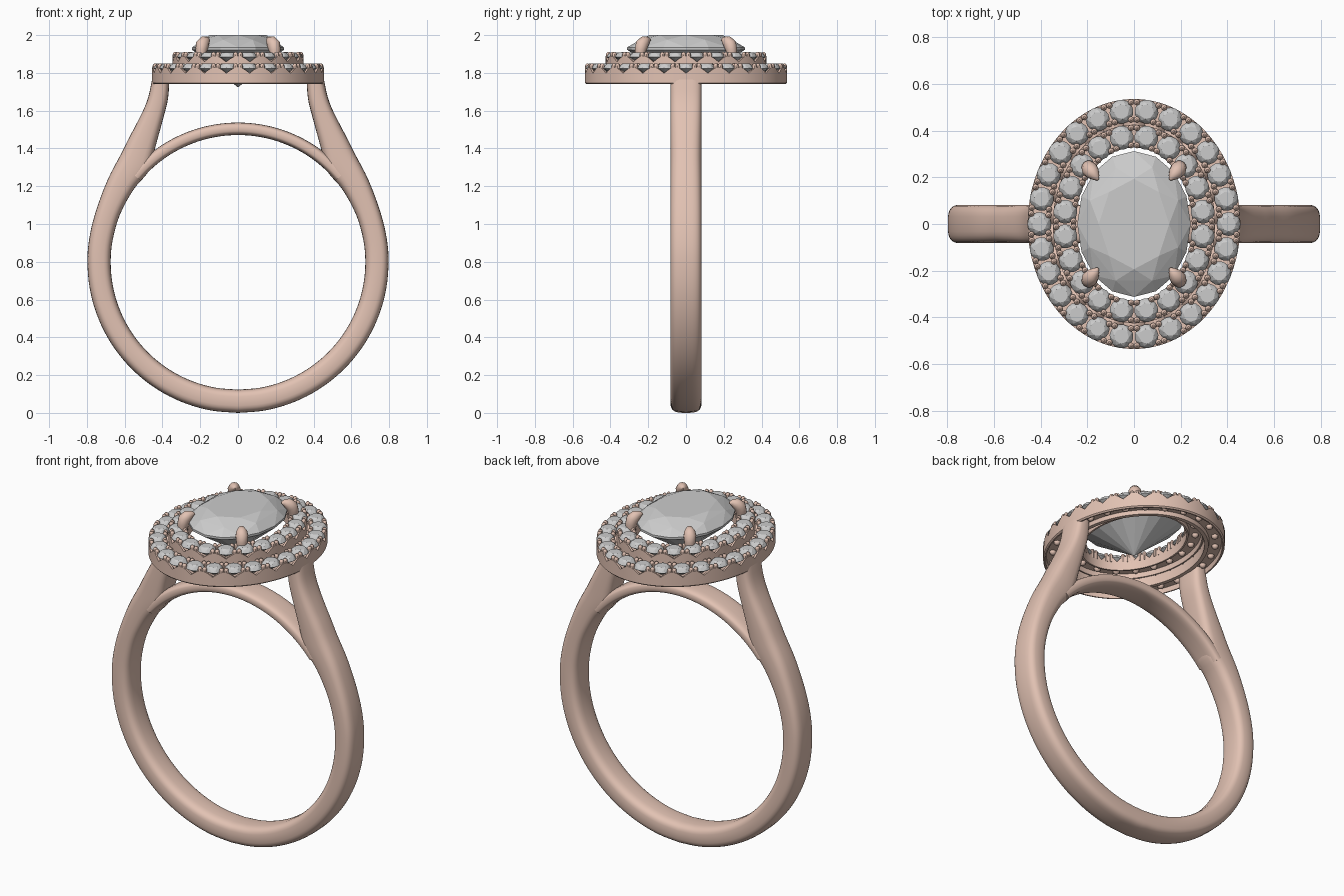
import bpy, bmesh, math
from mathutils import Vector, Matrix

if "Cube" in bpy.data.objects:
    bpy.data.objects.remove(bpy.data.objects["Cube"])

metal = bpy.data.materials.new("rose_metal")
metal.diffuse_color = (0.76, 0.54, 0.45, 1)
metal.use_nodes = True
metal.node_tree.nodes["Principled BSDF"].inputs["Base Color"].default_value = metal.diffuse_color
CZ = 0.797  # finger hole centre height


def finish(name, bm, mat=None, smooth=True):
    bmesh.ops.recalc_face_normals(bm, faces=bm.faces)
    me = bpy.data.meshes.new(name)
    bm.to_mesh(me)
    bm.free()
    ob = bpy.data.objects.new(name, me)
    bpy.context.collection.objects.link(ob)
    if mat:
        me.materials.append(mat)
    if smooth:
        bpy.ops.object.select_all(action='DESELECT')
        ob.select_set(True)
        bpy.context.view_layer.objects.active = ob
        bpy.ops.object.shade_smooth_by_angle(angle=math.radians(40))
    return ob


def loft(bm, sections, closed=False):
    rows = [[bm.verts.new(p) for p in s] for s in sections]
    n = len(rows[0])
    pairs = list(zip(rows, rows[1:])) + ([(rows[-1], rows[0])] if closed else [])
    for a, b in pairs:
        for i in range(n):
            j = (i + 1) % n
            bm.faces.new((a[i], a[j], b[j], b[i]))
    if not closed:
        bm.faces.new(rows[0])
        bm.faces.new(rows[-1])


def polar(r, deg):
    t = math.radians(deg)
    return (r * math.cos(t), CZ + r * math.sin(t))


def band_section(outer, inner, half=0.082, n=28, e=0.62):
    # rounded-rectangle section spanning inner to outer point in the xz plane
    o, i = Vector(outer), Vector(inner)
    mid, h = (o + i) / 2, (o - i) / 2
    pts = []
    for k in range(n):
        t = 2 * math.pi * k / n
        c, s = math.cos(t), math.sin(t)
        u = math.copysign(abs(c) ** e, c)
        v = math.copysign(abs(s) ** e, s)
        p = mid + h * u
        pts.append((p.x, half * v, p.y))
    return pts


def spline(pts, sub=4):
    P = [Vector(p) for p in pts]
    P = [2 * P[0] - P[1]] + P + [2 * P[-1] - P[-2]]
    out = []
    for i in range(1, len(P) - 2):
        a, b, c, d = P[i - 1:i + 3]
        for k in range(sub):
            t = k / sub
            out.append(0.5 * (2 * b + (c - a) * t + (2 * a - 5 * b + 4 * c - d) * t * t
                              + (3 * b - a - 3 * c + d) * t ** 3))
    return out + [P[-2]]


# shank: bottom circle rising into the two shoulders
low = range(-90, 1, 10)
outer = [polar(0.797, d) for d in low] + [
    (.788, .92), (.755, 1.06), (.692, 1.23), (.62, 1.37), (.58, 1.45),
    (.543, 1.52), (.498, 1.61), (.473, 1.68), (.455, 1.765)]
inner = [polar(0.674, d) for d in low] + [polar(0.674, d) for d in (10, 22, 35, 45)] + [
    (.449, 1.36), (.434, 1.42), (.397, 1.555), (.371, 1.66), (.363, 1.765)]
half = list(zip(spline(outer), spline(inner)))
left = [((-o[0], o[1]), (-i[0], i[1])) for o, i in reversed(half[1:])]
bm = bmesh.new()
loft(bm, [band_section(o, i) for o, i in left + half])
finish("shank", bm, metal)

# arch closing the finger hole under the head
bm = bmesh.new()
loft(bm, [band_section(polar(0.740, d), polar(0.674, d), 0.08) for d in range(40, 141, 2)])
finish("bridge_arch", bm, metal)


def oval(a, b, n, phase=0.0):
    # evenly spaced points with outward normals on an ellipse
    m = 2000
    pts = [Vector((a * math.cos(2 * math.pi * k / m), b * math.sin(2 * math.pi * k / m), 0))
           for k in range(m + 1)]
    acc = [0.0]
    for p, q in zip(pts, pts[1:]):
        acc.append(acc[-1] + (q - p).length)
    out, k = [], 0
    for i in range(n):
        s = acc[-1] * (i + phase) / n
        while acc[k + 1] < s:
            k += 1
        p = pts[k].lerp(pts[k + 1], (s - acc[k]) / (acc[k + 1] - acc[k]))
        out.append((p, Vector((p.x / a ** 2, p.y / b ** 2, 0)).normalized()))
    return out


def gem(bm, centre, rx, ry, crown, depth, turn=0.0, table=0.62):
    # brilliant cut as the hull of table, crown, girdle, pavilion and culet
    rings = [(table, crown, 8, 0), (0.84, crown * 0.62, 8, .5), (1, 0.0, 16, 0),
             (1, -0.06 * depth, 16, 0), (0, -depth, 1, 0)]
    vs = []
    for r, z, n, ph in rings:
        for k in range(n):
            t = 2 * math.pi * (k + ph) / n + turn
            vs.append(bm.verts.new((centre[0] + rx * r * math.cos(t),
                                    centre[1] + ry * r * math.sin(t), centre[2] + z)))
    bmesh.ops.convex_hull(bm, input=vs)


def tube(bm, path, radii, n=8):
    path = [Vector(p) for p in path]
    secs = []
    for i, (p, r) in enumerate(zip(path, radii)):
        d = (path[min(i + 1, len(path) - 1)] - path[max(i - 1, 0)]).normalized()
        q = Vector((0, 0, 1)).rotation_difference(d)
        secs.append([p + q @ Vector((r * math.cos(2 * math.pi * k / n),
                                     r * math.sin(2 * math.pi * k / n), 0)) for k in range(n)])
    loft(bm, secs)


def halo(name, a, b, n, phase, z0, lip):
    # scalloped metal channel, recessed underneath
    steps = 12
    secs = []
    for i, (p, nrm) in enumerate(oval(a, b, n * steps)):
        c = abs(math.sin(math.pi * (i / steps - phase)))
        zt = z0 + 0.058 + 0.032 * c
        prof = [(.043, z0), (.050, z0 + .007), (.050, zt), (.038, zt), (.03, z0 + .055),
                (-.03, z0 + .055), (-.038, zt), (-lip, zt), (-lip, z0 + .005), (-.038, z0 + .005),
                (-.034, z0 + .028), (.032, z0 + .028), (.036, z0)]
        secs.append([p + nrm * d + Vector((0, 0, z)) for d, z in prof])
    bm = bmesh.new()
    loft(bm, secs, closed=True)
    finish(name + "_setting", bm, metal)
    # round stones
    bm = bmesh.new()
    for p, nrm in oval(a, b, n, phase):
        gem(bm, (p.x, p.y, z0 + .085), .051, .051, .024, .034, math.atan2(nrm.y, nrm.x))
    finish(name + "_stones", bm, None, False)
    # paired bead prongs between neighbouring stones, inside and outside
    bm = bmesh.new()
    for p, nrm in oval(a, b, n, (phase + .5) % 1):
        tan = Vector((-nrm.y, nrm.x, 0))
        for d in (-.038, .036):
            for s in (-.0125, .0125):
                q = p + nrm * d + tan * s
                tube(bm, [q + Vector((0, 0, z0 + h)) for h in (.055, .095, .105, .110)],
                     (.0135, .0135, .010, .004))
    finish(name + "_prongs", bm, metal)
    # rounded studs under the stones
    bm = bmesh.new()
    for p, nrm in oval(a, b, n, phase):
        bmesh.ops.create_uvsphere(bm, u_segments=10, v_segments=6, radius=.019,
                                  matrix=Matrix.Translation((p.x, p.y, z0 + .026)))
    finish(name + "_studs", bm, metal)


halo("lower_halo", .405, .485, 26, 0, 1.74, .060)
halo("upper_halo", .297, .375, 20, .5, 1.80, .048)

# large oval centre stone
bm = bmesh.new()
gem(bm, (0, 0, 1.935), .243, .312, .065, .212)
finish("centre_stone", bm, None, False)

# four claws gripping the centre stone
bm = bmesh.new()
for sx in (-1, 1):
    for sy in (-1, 1):
        path = [(.192, .240, 1.83), (.194, .242, 1.88), (.194, .241, 1.92), (.189, .233, 1.95),
                (.177, .218, 1.967), (.162, .200, 1.975), (.153, .189, 1.976)]
        tube(bm, [(sx * x, sy * y, z) for x, y, z in path],
             (.018, .024, .031, .035, .030, .017, .005), 14)
finish("centre_claws", bm, metal)
